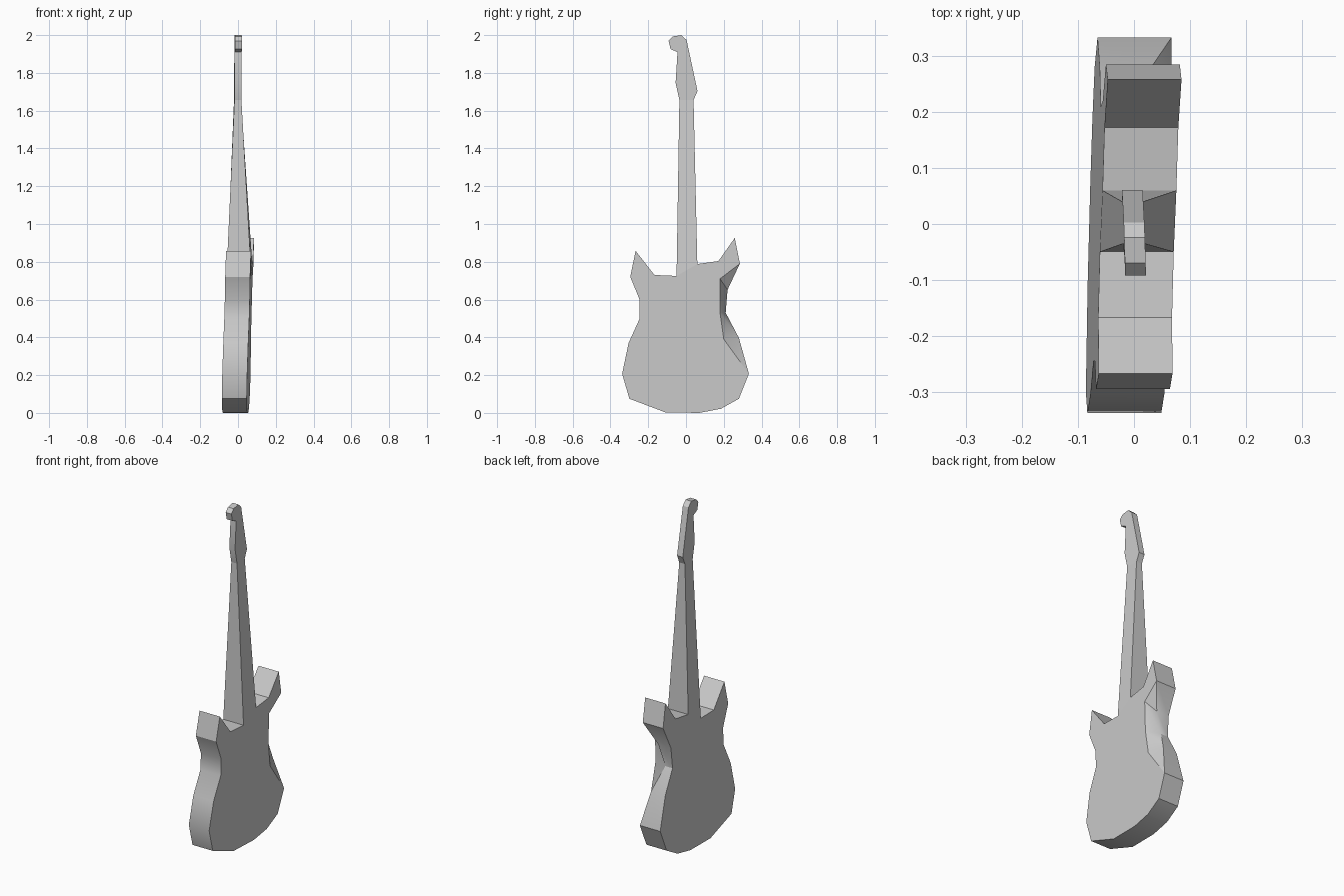
import bpy, bmesh

cube = bpy.data.objects.get("Cube")
if cube:
    bpy.data.objects.remove(cube, do_unlink=True)

grey = bpy.data.materials.new("plain_grey")
grey.use_nodes = True
grey.diffuse_color = (0.6, 0.6, 0.6, 1)
grey.node_tree.nodes["Principled BSDF"].inputs["Base Color"].default_value = (0.6, 0.6, 0.6, 1)


# The slab leans slightly, so its depth planes depend on y and z
def back_plane(y, z):
    return -0.08 + 0.027 * y + 0.028 * z


def slab(y, z):
    x = back_plane(y, z)
    return x, x + 0.132


def slim(y, z):
    return -0.02 - 0.03 * y + 0.005 * (z - 1.65), 0.017 - 0.03 * y + 0.005 * (z - 1.65)


def build(name, outline, depth, dents=None, inner=(), skip=()):
    """Extrude a y-z outline between two x planes; dents carve the +x rim."""
    dents = dents or {}
    bm = bmesh.new()
    back, front = [], []
    for i, (y, z) in enumerate(outline):
        lo, hi = depth(y, z)
        back.append(bm.verts.new((lo, y, z)))
        front.append(bm.verts.new((hi - dents.get(i, 0), y, z)))
    n = len(outline)
    for i in range(n):
        if i not in skip:
            j = (i + 1) % n
            bm.faces.new((back[i], back[j], front[j], front[i]))
    bm.faces.new(back[::-1])
    if inner:
        # Contoured scoop: strip from the lowered rim up to the flat face
        i1, i2, i3 = [bm.verts.new((depth(y, z)[1], y, z)) for y, z in inner]
        s = min(dents)
        e, a, b, c, d = front[s - 1:s + 4]
        for f in ((e, a, i1), (a, b, i2, i1), (b, c, i3, i2), (c, d, i3)):
            bm.faces.new(f)
        bm.faces.new(front[:s] + [i1, i2, i3] + front[s + 3:])
    else:
        bm.faces.new(front)
    bmesh.ops.recalc_face_normals(bm, faces=bm.faces)
    mesh = bpy.data.meshes.new(name)
    bm.to_mesh(mesh)
    bm.free()
    mesh.materials.append(grey)
    obj = bpy.data.objects.new(name, mesh)
    bpy.context.collection.objects.link(obj)
    bpy.ops.object.select_all(action='DESELECT')
    obj.select_set(True)
    bpy.context.view_layer.objects.active = obj
    bpy.ops.object.shade_smooth_by_angle()
    return obj


# Body with two horns and a waist
body = [(-0.30, 0.075), (-0.11, 0.003), (0.07, 0), (0.185, 0.022), (0.28, 0.075),
        (0.333, 0.207), (0.28, 0.397), (0.21, 0.53), (0.22, 0.652), (0.285, 0.79),
        (0.258, 0.926), (0.172, 0.804), (0.06, 0.788), (-0.05, 0.725), (-0.167, 0.73),
        (-0.267, 0.858), (-0.295, 0.72), (-0.245, 0.598), (-0.245, 0.5),
        (-0.304, 0.37), (-0.338, 0.207)]
build("body", body, slab, dents={6: 0.04, 7: 0.085, 8: 0.05},
      inner=[(0.2, 0.39), (0.18, 0.53), (0.18, 0.71)], skip=(12,))


# Neck tapers from full body depth to the slim head
def neck_depth(y, z):
    return slab(y, z) if z < 1 else slim(y, z)


build("neck", [(-0.05, 0.725), (0.06, 0.788), (0.04, 1.656), (-0.035, 1.656)],
      neck_depth, skip=(0, 2))

# Headstock with a curled tip
build("headstock", [(-0.035, 1.656), (0.04, 1.656), (0.061, 1.704), (0.003, 1.974),
                    (-0.024, 2.0), (-0.07, 1.993), (-0.092, 1.97), (-0.082, 1.926),
                    (-0.045, 1.91), (-0.055, 1.747)], slim, skip=(0,))
